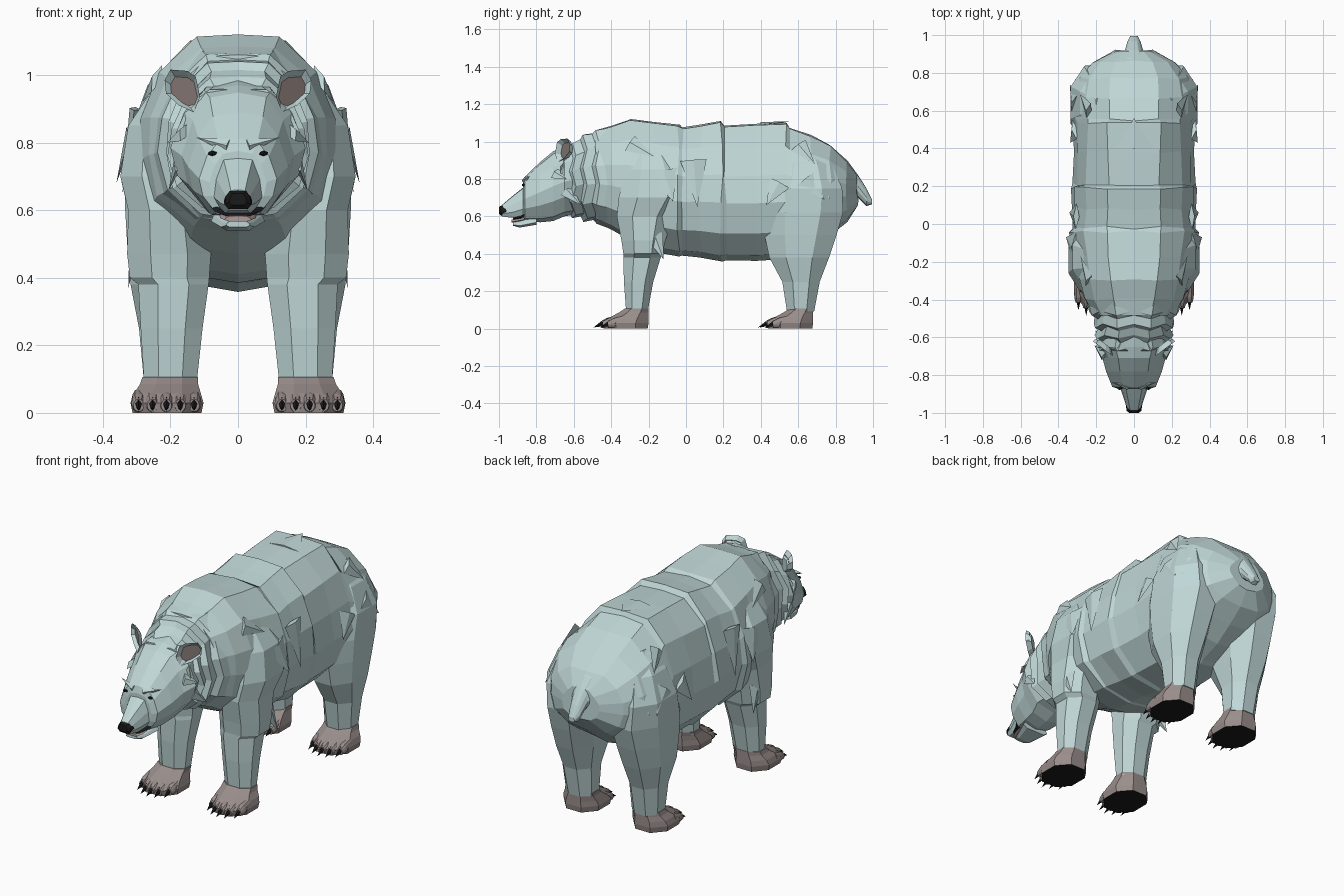
import bpy, bmesh, random
from mathutils import Vector, Matrix

random.seed(4)
cube = bpy.data.objects.get("Cube")
if cube:
    bpy.data.objects.remove(cube, do_unlink=True)


def material(name, r, g, b):
    m = bpy.data.materials.new(name)
    m.use_nodes = True
    m.diffuse_color = (r, g, b, 1)
    bsdf = m.node_tree.nodes["Principled BSDF"]
    bsdf.inputs["Base Color"].default_value = (r, g, b, 1)
    bsdf.inputs["Roughness"].default_value = 0.9
    return m


FUR = material("pale_fur", 0.53, 0.68, 0.68)
PAW = material("paw_brown", 0.32, 0.27, 0.26)
BLACK = material("black", 0.01, 0.01, 0.01)
INNER = material("inner_ear", 0.25, 0.2, 0.19)
LIP = material("lip_pink", 0.42, 0.33, 0.32)


def finish(name, bm, *mats):
    bmesh.ops.recalc_face_normals(bm, faces=bm.faces)
    me = bpy.data.meshes.new(name)
    bm.to_mesh(me)
    bm.free()
    for m in mats:
        me.materials.append(m)
    ob = bpy.data.objects.new(name, me)
    bpy.context.collection.objects.link(ob)
    return ob


def skin(bm, loops):
    """Join closed loops of points into a capped tube."""
    rows = [[bm.verts.new(p) for p in loop] for loop in loops]
    n = len(rows[0])
    for a, b in zip(rows, rows[1:]):
        for i in range(n):
            j = (i + 1) % n
            bm.faces.new((a[i], a[j], b[j], b[i]))
    bm.faces.new(rows[0])
    bm.faces.new(rows[-1])


def side(s):
    return "left" if s > 0 else "right"


# Half cross-sections: (share of half width, share of height), top to bottom
TRUNK = [(0, 1), (.42, .99), (.77, .83), (.94, .62), (1, .42), (.88, .2), (.5, .04), (0, 0)]
SKULL = [(0, 1), (.5, .96), (.8, .78), (1, .5), (.9, .28), (.55, .06), (0, 0)]
SNOUT = [(0, 1), (.6, .97), (.9, .6), (1, .25), (.7, 0), (0, 0)]


def loft_y(name, rings, section, mat, jitter=0, zig=0, x=0):
    """Rings are (y, half width, top, bottom)."""
    loops = []
    for y, w, top, bot in rings:
        right = []
        for k, (fx, fz) in enumerate(section):
            dy = random.uniform(-jitter, jitter) + zig * (-1) ** k
            dw = random.uniform(-jitter, jitter) * (fx > 0)
            right.append((w * fx + dw, y + dy, bot + (top - bot) * fz))
        left = [(-px, py, pz) for px, py, pz in right[-2:0:-1]]
        loops.append([(px + x, py, pz) for px, py, pz in right + left])
    bm = bmesh.new()
    skin(bm, loops)
    return finish(name, bm, mat)


def loft_z(name, rings, s, shift, *mats, cut=.28):
    """Rings are (z, x0, x1, y0, y1) rectangles with cut corners."""
    loops = []
    for z, x0, x1, y0, y1 in rings:
        dx, dy = (x1 - x0) * cut, (y1 - y0) * cut
        loop = [(x0 + dx, y0), (x1 - dx, y0), (x1, y0 + dy), (x1, y1 - dy),
                (x1 - dx, y1), (x0 + dx, y1), (x0, y1 - dy), (x0, y0 + dy)]
        loops.append([(px * s, py + shift, z) for px, py in loop])
    bm = bmesh.new()
    skin(bm, loops)
    if len(mats) > 1:  # sole takes the second colour
        for f in bm.faces:
            f.material_index = int(all(v.co.z < .001 for v in f.verts))
    return finish(name, bm, *mats)


def spike(name, base, tip, wide, thick, normal, mat, sides=4):
    """Pointed wedge, thin along the normal, for claws, brows and fur tufts."""
    base, tip = Vector(base), Vector(tip)
    along = (tip - base).normalized()
    across = Vector(normal).cross(along).normalized()
    frame = Matrix((across, along.cross(across), along)).transposed()
    bm = bmesh.new()
    bmesh.ops.create_cone(bm, cap_ends=True, segments=sides, radius1=1, radius2=0, depth=1)
    bm.transform(Matrix.LocRotScale((base + tip) / 2, frame.to_quaternion(),
                                    (wide, thick, (tip - base).length)))
    return finish(name, bm, mat)


# Trunk, with stepped fur layers across the back
loft_y("body", [
    (-.48, .22, 1.06, .57), (-.40, .27, 1.085, .53), (-.30, .30, 1.12, .47),
    (-.17, .325, 1.105, .41), (-.04, .345, 1.09, .385), (-.02, .33, 1.075, .39),
    (.08, .335, 1.09, .38), (.19, .335, 1.11, .358), (.21, .325, 1.085, .365),
    (.38, .315, 1.095, .362), (.53, .325, 1.10, .372), (.55, .325, 1.075, .385),
    (.67, .33, 1.035, .43), (.77, .31, .98, .5), (.86, .225, .895, .57),
    (.915, .11, .82, .65)], TRUNK, FUR, jitter=.008)
spike("back_tuft", (0, .4, 1.09), (0, .56, 1.108), .1, .014, (0, 0, 1), FUR)

# Neck ruff of overlapping jagged collars
loft_y("neck_ruff", [
    (-.66, .195, .96, .635), (-.62, .17, .97, .63), (-.60, .205, .995, .59),
    (-.555, .185, 1.015, .60), (-.54, .215, 1.04, .57), (-.49, .205, 1.045, .58),
    (-.47, .235, 1.065, .56), (-.39, .26, 1.08, .53)], TRUNK, FUR, jitter=.004, zig=.01)

loft_y("tail", [(.82, .14, .935, .72), (.88, .075, .875, .72), (.92, .048, .82, .7),
                (.965, .035, .75, .655), (.995, .02, .69, .665)], SKULL, FUR)

# Head, muzzle and mouth
loft_y("head", [
    (-.872, .085, .775, .59), (-.862, .115, .812, .575), (-.78, .148, .89, .568),
    (-.71, .167, .948, .575), (-.65, .20, .97, .60), (-.59, .18, .985, .61)], SKULL, FUR)
loft_y("muzzle", [(-.985, .035, .66, .6), (-.93, .052, .707, .592), (-.87, .072, .755, .6),
                  (-.82, .085, .80, .6)], SNOUT, FUR)
loft_y("lower_jaw", [(-.925, .035, .57, .55), (-.89, .05, .58, .54),
                     (-.80, .08, .605, .555)], SNOUT, FUR)
loft_y("lower_lip", [(-.932, .04, .583, .567), (-.90, .052, .588, .572),
                     (-.86, .055, .595, .58)], SNOUT, LIP)
loft_y("mouth", [(-.925, .046, .596, .582), (-.88, .066, .608, .59),
                 (-.845, .088, .628, .614)], SNOUT, BLACK)
loft_y("nose", [(-.96, .042, .662, .615), (-.988, .04, .657, .603),
                (-1.0, .026, .65, .615)], SNOUT, BLACK)

EAR = [(.13, .89), (.112, .935), (.125, .995), (.15, 1.012), (.2, 1.016), (.217, .985),
       (.213, .945), (.175, .91)]
FRONT_LEG = [
    (.09, .122, .278, -.32, -.205), (.25, .105, .288, -.332, -.175), (.38, .087, .295, -.335, -.135),
    (.40, .085, .32, -.335, -.125), (.47, .08, .328, -.345, -.11), (.60, .1, .325, -.37, -.07),
    (.70, .12, .348, -.36, 0), (.85, .15, .325, -.32, -.03), (1.0, .12, .225, -.28, -.1)]
HIND_LEG = [
    (.09, .122, .278, .54, .685), (.25, .115, .293, .515, .715), (.38, .09, .318, .445, .765),
    (.50, .07, .328, .42, .805), (.62, .05, .335, .41, .84), (.75, .08, .335, .45, .835),
    (.88, .1, .285, .5, .78), (.98, .08, .2, .56, .70)]
PAW_RINGS = [
    (0, .108, .312, -.44, -.205), (.03, .102, .318, -.445, -.2), (.058, .11, .308, -.41, -.2),
    (.085, .118, .29, -.36, -.2), (.106, .118, .283, -.328, -.2)]
# Fur tufts lying against the coat: base, tip, width
TUFTS = [
    ((.305, -.17, .5), (.325, -.12, .37), .05), ((.315, -.12, .84), (.36, -.07, .68), .08),
    ((.305, .04, .9), (.342, .06, .65), .07), ((.315, .5, .78), (.338, .43, .66), .06),
    ((.315, .64, .8), (.34, .74, .69), .06), ((.24, -.3, .99), (.283, -.17, .92), .05),
    ((.24, .6, .98), (.287, .69, .88), .05), ((.175, -.64, .74), (.205, -.56, .66), .04),
    ((.16, -.7, .83), (.21, -.64, .8), .035)]

for s in (1, -1):
    # Cupped ear opening forward and outward
    bm = bmesh.new()
    face = bm.faces.new([bm.verts.new((px * s, -.7 + (px - .112) * .75, pz)) for px, pz in EAR])
    bm.normal_update()
    if face.normal.y > 0:
        face.normal_flip()
    back = bmesh.ops.extrude_face_region(bm, geom=[face], use_keep_orig=True)["geom"]
    centre = Vector((.145 * s, -.63, .93))
    for v in back:
        if isinstance(v, bmesh.types.BMVert):
            v.co = v.co.lerp(centre, .35) + Vector((0, .02, 0))
    bmesh.ops.inset_individual(bm, faces=[face], thickness=.014)
    face.material_index = 1
    for v in face.verts:
        v.co += Vector((-.004 * s, .022, -.004))
    finish(side(s) + "_ear", bm, FUR, INNER)

    # Eye under a heavy brow
    bm = bmesh.new()
    bmesh.ops.create_icosphere(bm, subdivisions=1, radius=1)
    bm.transform(Matrix.LocRotScale((.076 * s, -.869, .768), None, (.015, .01, .008)))
    finish(side(s) + "_eye", bm, BLACK)
    spike(side(s) + "_brow", (.03 * s, -.865, .79), (.125 * s, -.835, .815), .02, .014,
          (0, -1, 0), FUR)

    for name, rings, shift in (("front", FRONT_LEG, 0), ("hind", HIND_LEG, .88)):
        label = f"{side(s)}_{name}"
        loft_z(label + "_leg", rings, s, 0, FUR)
        loft_z(label + "_paw", PAW_RINGS, s, shift, PAW, BLACK)
        # Five toes fanned around the paw, each with a claw
        for k in range(5):
            x = .13 + k * .041
            y = -.445 + 5.5 * (x - .212) ** 2 + shift
            loft_y(f"{label}_toe_{k + 1}", [(y + .07, .022, .07, .004), (y + .02, .022, .056, .002),
                                            (y - .008, .016, .04, .004)], SKULL, PAW, x=x * s)
            spike(f"{label}_claw_{k + 1}", (x * s, y + .008, .03), (x * s, y - .05, .006),
                  .013, .018, (0, 0, 1), BLACK, sides=5)

    for k, (base, tip, wide) in enumerate(TUFTS):
        spike(f"{side(s)}_tuft_{k + 1}", (base[0] * s, *base[1:]), (tip[0] * s, *tip[1:]),
              wide, .016, (s, 0, .4), FUR)
